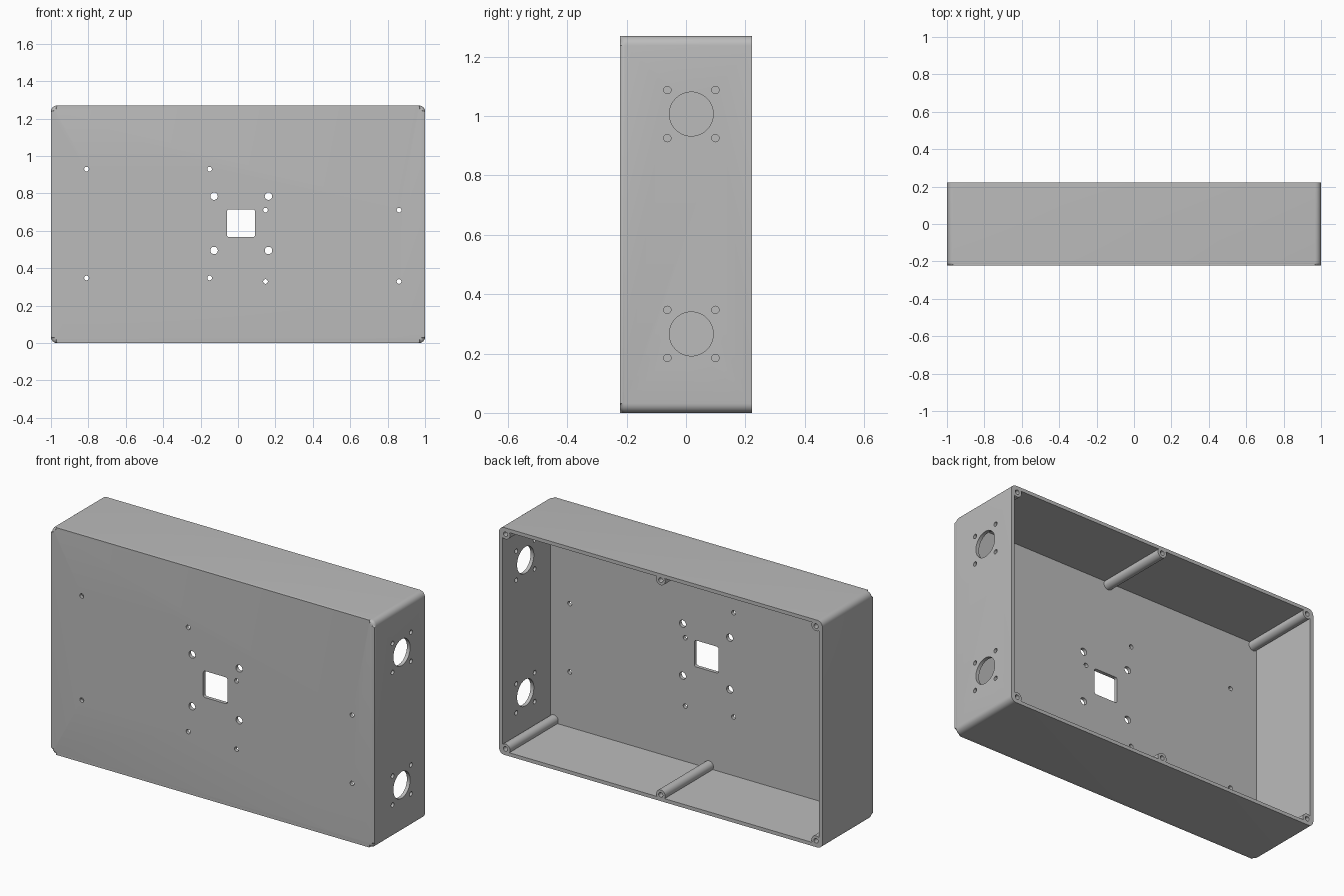
import bpy, bmesh, math
from mathutils import Matrix, Vector

if "Cube" in bpy.data.objects:
    bpy.data.objects.remove(bpy.data.objects["Cube"])

W, H, BACK = 1.0, 1.27, 0.223      # half width, height, half depth
WALL = 0.02
MID = H / 2

grey = bpy.data.materials.new("light_grey")
grey.use_nodes = True
grey.diffuse_color = (0.5, 0.5, 0.5, 1)
grey.node_tree.nodes["Principled BSDF"].inputs["Base Color"].default_value = (0.5, 0.5, 0.5, 1)


def rounded_slab(bm, cx, cz, hx, hz, r, y0, y1, steps=6):
    """Rounded rectangle in the xz plane, extruded from y0 to y1. Returns the y0 face."""
    pts = []
    for quadrant, (sx, sz) in enumerate([(1, 1), (-1, 1), (-1, -1), (1, -1)]):
        for i in range(steps + 1):
            a = math.pi / 2 * (quadrant + i / steps)
            pts.append((cx + sx * (hx - r) + r * math.cos(a),
                        cz + sz * (hz - r) + r * math.sin(a)))
    near = [bm.verts.new((x, y0, z)) for x, z in pts]
    far = [bm.verts.new((x, y1, z)) for x, z in pts]
    n = len(pts)
    for i in range(n):
        j = (i + 1) % n
        bm.faces.new((near[i], near[j], far[j], far[i]))
    bm.faces.new(far)
    return bm.faces.new(near[::-1])


def cylinder(bm, centre, r, length, axis, sides=24):
    turn = Vector((0, 0, 1)).rotation_difference(Vector(axis)).to_matrix().to_4x4()
    bmesh.ops.create_cone(bm, cap_ends=True, segments=sides, radius1=r, radius2=r,
                          depth=length, matrix=Matrix.Translation(centre) @ turn)


def finish(bm, name):
    bmesh.ops.recalc_face_normals(bm, faces=bm.faces[:])
    mesh = bpy.data.meshes.new(name)
    bm.to_mesh(mesh)
    bm.free()
    mesh.materials.append(grey)
    ob = bpy.data.objects.new(name, mesh)
    bpy.context.scene.collection.objects.link(ob)
    return ob


def subtract(target, cutter):
    bpy.ops.object.select_all(action='DESELECT')
    bpy.context.view_layer.objects.active = target
    target.select_set(True)
    mod = target.modifiers.new("cut", 'BOOLEAN')
    mod.operation = 'DIFFERENCE'
    mod.solver = 'EXACT'
    mod.object = cutter
    bpy.ops.object.modifier_apply(modifier=mod.name)
    bpy.data.objects.remove(cutter)


# Outer block with rounded front rim
bm = bmesh.new()
front = rounded_slab(bm, 0, MID, W, MID, 0.032, -BACK, BACK)
bmesh.ops.bevel(bm, geom=list(front.edges), offset=0.018, segments=5,
                profile=0.5, affect='EDGES')
box = finish(bm, "enclosure_box")

# Cavity, open at the back, leaving six screw posts standing
bm = bmesh.new()
rounded_slab(bm, 0, MID, W - WALL, MID - WALL, 0.012, WALL - BACK, BACK + 0.1)
cavity = finish(bm, "cavity_cutter")
posts = [(x, z) for x in (-0.96, 0, 0.96) for z in (0.035, H - 0.035)]
bm = bmesh.new()
for x, z in posts:
    cylinder(bm, (x, 0, z), 0.028, 1, (0, 1, 0), 32)
subtract(cavity, finish(bm, "screw_posts"))
subtract(box, cavity)

# Square window and round holes
bm = bmesh.new()
rounded_slab(bm, 0.016, 0.64, 0.075, 0.074, 0.012, -BACK - 0.05, -BACK + 0.05)
face_holes = [(x, z, 0.02) for x in (-0.128, 0.163) for z in (0.495, 0.785)]
face_holes += [(x, z, 0.0125) for x in (-0.81, -0.152) for z in (0.348, 0.93)]
face_holes += [(x, z, 0.0125) for x in (0.147, 0.861) for z in (0.329, 0.711)]
for x, z, r in face_holes:
    cylinder(bm, (x, -BACK, z), r, 0.1, (0, 1, 0))

# Two connector openings with four screws each, in the left wall
for z in (0.266, 1.007):
    cylinder(bm, (W, 0.018, z), 0.074, 0.1, (1, 0, 0), 48)
    for dy in (-0.081, 0.081):
        for dz in (-0.081, 0.081):
            cylinder(bm, (W, 0.018 + dy, z + dz), 0.0125, 0.1, (1, 0, 0))

# Blind screw holes in the posts
for x, z in posts:
    cylinder(bm, (x, BACK, z), 0.013, 0.2, (0, 1, 0))
subtract(box, finish(bm, "hole_cutter"))

bpy.ops.object.select_all(action='DESELECT')
bpy.context.view_layer.objects.active = box
box.select_set(True)
bpy.ops.object.shade_smooth_by_angle(angle=math.radians(30))
